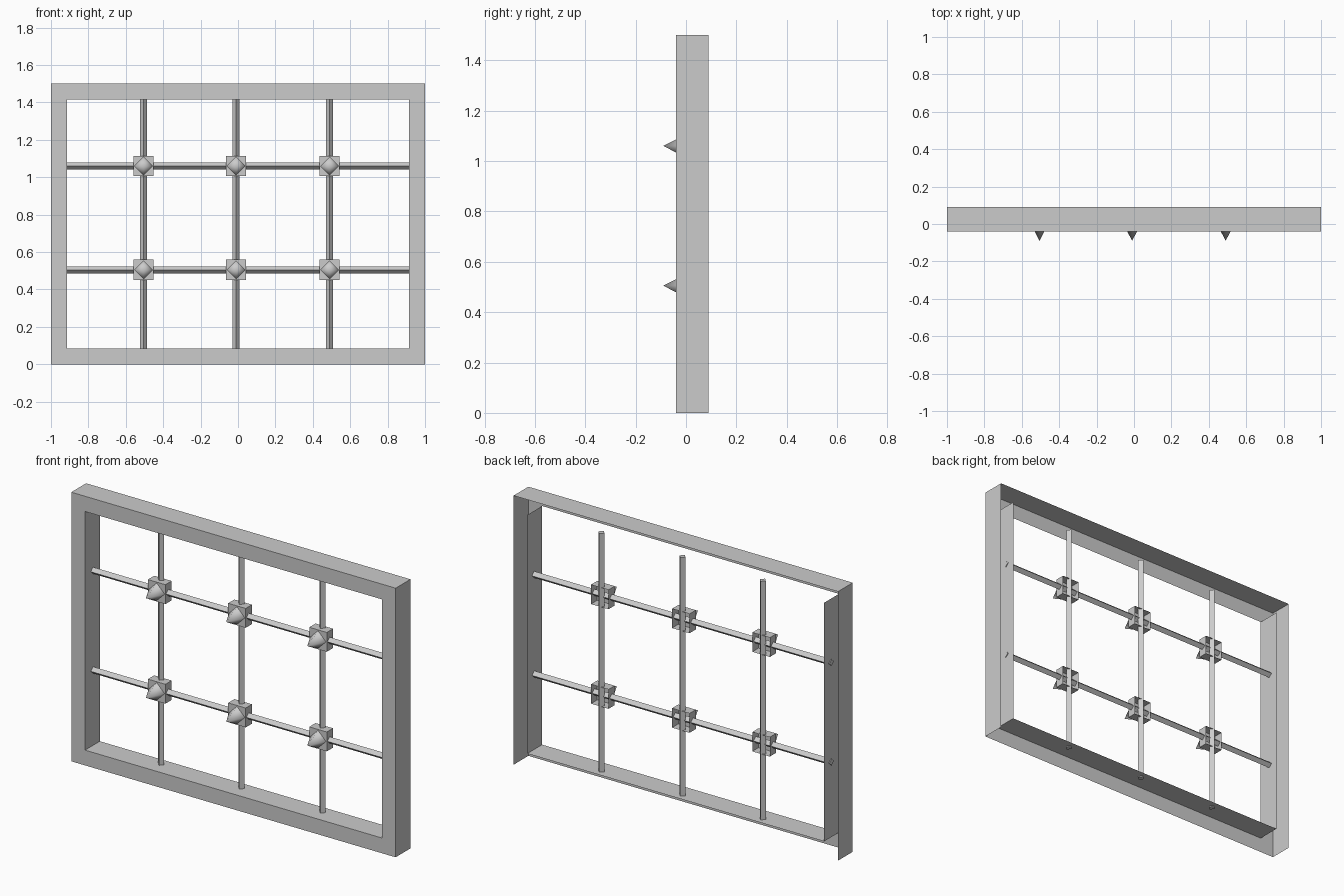
import bpy, bmesh, math
from mathutils import Vector

cube = bpy.data.objects.get("Cube")
if cube:
    bpy.data.objects.remove(cube, do_unlink=True)

GREY = (0.6, 0.6, 0.6, 1.0)
grey = bpy.data.materials.new("light grey")
grey.use_nodes = True
grey.diffuse_color = GREY
grey.node_tree.nodes["Principled BSDF"].inputs["Base Color"].default_value = GREY

FRONT, BACK = -0.04, 0.09          # frame depth
HEIGHT, RIM = 1.5, 0.085           # frame height and rim width
COLUMNS = (-0.505, -0.01, 0.49)
ROWS = (0.505, 1.06)


def make_object(name, bm, smooth=False):
    mesh = bpy.data.meshes.new(name)
    bm.to_mesh(mesh)
    bm.free()
    mesh.materials.append(grey)
    for p in mesh.polygons:
        p.use_smooth = smooth
    obj = bpy.data.objects.new(name, mesh)
    bpy.context.collection.objects.link(obj)
    return obj


def rect(bm, x, z, y):
    """Four corners of an upright rectangle: bottom left, bottom right, top right, top left."""
    return [bm.verts.new((a, y, b)) for a, b in
            ((x[0], z[0]), (x[1], z[0]), (x[1], z[1]), (x[0], z[1]))]


# Frame: flat front rim with thin walls folded back, open behind
bm = bmesh.new()
ix, iz = 1 - RIM, (RIM, HEIGHT - RIM)
outer = rect(bm, (-1, 1), (0, HEIGHT), FRONT)
inner = rect(bm, (-ix, ix), iz, FRONT)
outer_back = rect(bm, (-1, 1), (0, HEIGHT), BACK)
inner_back = rect(bm, (-ix, ix), iz, BACK)
for i in range(4):
    j = (i + 1) % 4
    bm.faces.new((outer[i], outer[j], inner[j], inner[i]))
    if i != 0:      # outer walls: right, top, left
        bm.faces.new((outer[j], outer[i], outer_back[i], outer_back[j]))
    if i != 2:      # inner walls: bottom, right, left
        bm.faces.new((inner[i], inner[j], inner_back[j], inner_back[i]))
make_object("frame", bm)


# Bars: diamond-section rods
def bar(name, start, end, across, half=0.0185, depth=0.02):
    bm = bmesh.new()
    section = [Vector((0, -depth, 0)), across * half,
               Vector((0, depth, 0)), across * -half]
    a = [bm.verts.new(Vector(start) + s) for s in section]
    b = [bm.verts.new(Vector(end) + s) for s in section]
    for i in range(4):
        j = (i + 1) % 4
        bm.faces.new((a[i], a[j], b[j], b[i]))
    bm.faces.new(a[::-1])
    bm.faces.new(b)
    bmesh.ops.recalc_face_normals(bm, faces=bm.faces)
    make_object(name, bm)


for n, x in enumerate(COLUMNS, 1):
    bar(f"vertical_bar_{n}", (x, 0.045, iz[0] - 0.004), (x, 0.045, iz[1]), Vector((1, 0, 0)))
for n, z in enumerate(ROWS, 1):
    bar(f"horizontal_bar_{n}", (-ix - 0.004, 0.03, z), (ix + 0.004, 0.03, z), Vector((0, 0, 1)))


# Bosses: open-backed square cap with a four-sided spike at each crossing
def boss(tag, x, z, half=0.054, y0=0.005, y1=0.06):
    bm = bmesh.new()
    xs, zs = (x - half, x + half), (z - half, z + half)
    front, back = rect(bm, xs, zs, y0), rect(bm, xs, zs, y1)
    bm.faces.new(front)
    for i in range(4):
        j = (i + 1) % 4
        bm.faces.new((front[j], front[i], back[i], back[j]))
    make_object("cap_" + tag, bm)

    bm = bmesh.new()
    tip = bm.verts.new((x, -BACK, z))
    r = 0.049
    base = [bm.verts.new((x + r * math.cos(k * math.pi / 2), y0,
                          z + r * math.sin(k * math.pi / 2))) for k in range(4)]
    for i in range(4):
        bm.faces.new((base[i], base[(i + 1) % 4], tip))
    bmesh.ops.recalc_face_normals(bm, faces=bm.faces)
    make_object("spike_" + tag, bm, smooth=True)


for r, z in enumerate(ROWS, 1):
    for c, x in enumerate(COLUMNS, 1):
        boss(f"{r}_{c}", x, z)
